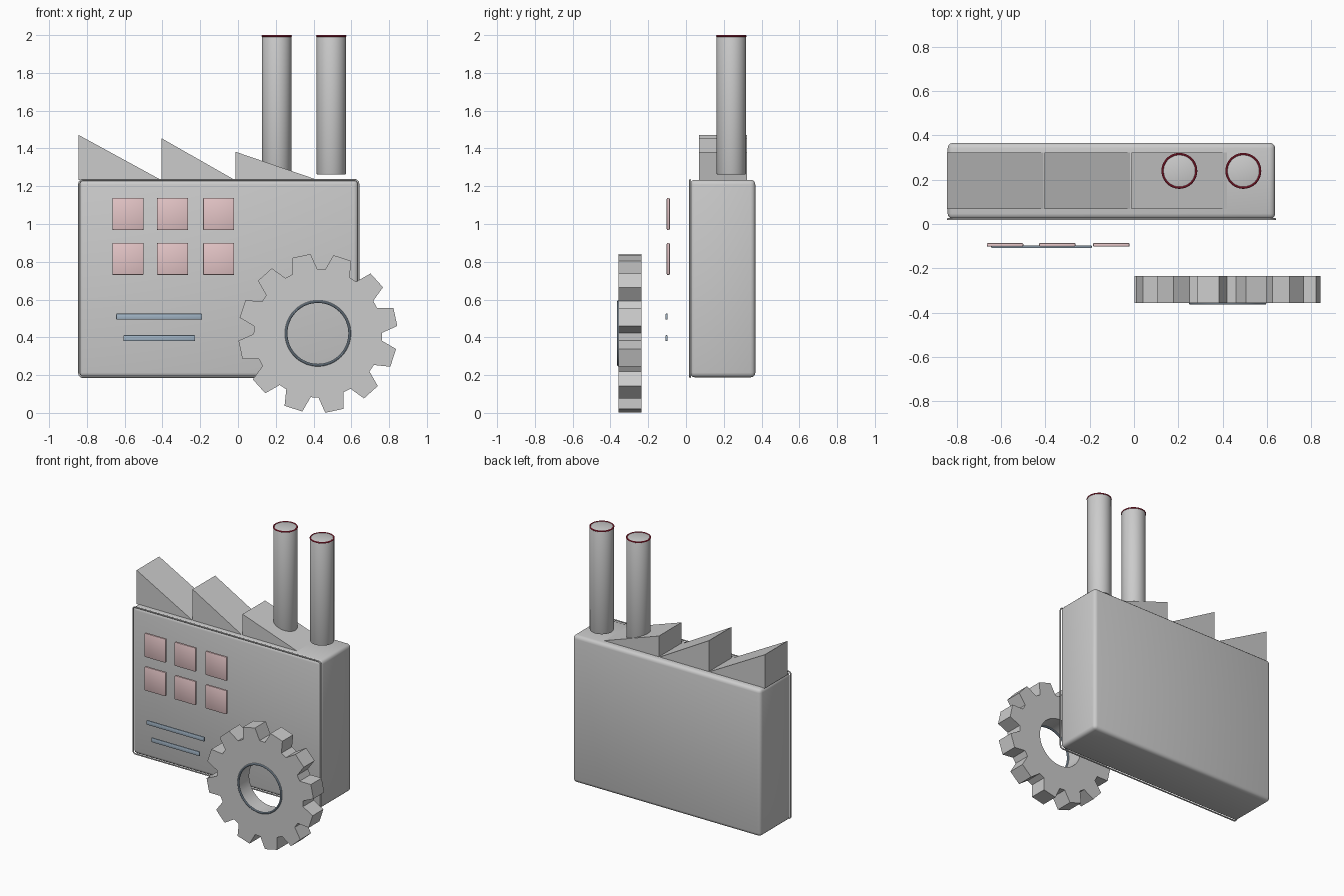
import bpy, bmesh, math
from math import cos, sin, radians, pi

if "Cube" in bpy.data.objects:
    bpy.data.objects.remove(bpy.data.objects["Cube"])


def material(name, rgb):
    m = bpy.data.materials.new(name)
    m.diffuse_color = (*rgb, 1)
    m.use_nodes = True
    m.node_tree.nodes["Principled BSDF"].inputs["Base Color"].default_value = m.diffuse_color
    return m


RED = material("red", (0.45, 0.02, 0.05))
PINK = material("pink", (0.78, 0.56, 0.57))
BLUE = material("slate_blue", (0.36, 0.46, 0.56))


def finish(obj, name, mat=None, smooth=True):
    obj.name = name
    if mat:
        obj.data.materials.append(mat)
    if smooth:
        bpy.ops.object.select_all(action='DESELECT')
        bpy.context.view_layer.objects.active = obj
        obj.select_set(True)
        bpy.ops.object.shade_smooth_by_angle(angle=radians(30))
    return obj


def mesh_object(name, bm, mat=None, smooth=False):
    bmesh.ops.recalc_face_normals(bm, faces=bm.faces[:])
    me = bpy.data.meshes.new(name)
    bm.to_mesh(me)
    bm.free()
    obj = bpy.data.objects.new(name, me)
    bpy.context.collection.objects.link(obj)
    return finish(obj, name, mat, smooth)


def box(name, x, y, z, bevel, mat=None, segments=3):
    bm = bmesh.new()
    bmesh.ops.create_cube(bm, size=1)
    for v in bm.verts:
        v.co = [r[0] + (c + 0.5) * (r[1] - r[0]) for c, r in zip(v.co, (x, y, z))]
    bmesh.ops.bevel(bm, geom=bm.edges[:], offset=bevel, segments=segments,
                    profile=0.5, affect='EDGES')
    return mesh_object(name, bm, mat, True)


def prism(name, pts, y0, y1):
    bm = bmesh.new()
    face = bm.faces.new([bm.verts.new((x, y0, z)) for x, z in pts])
    ext = bmesh.ops.extrude_face_region(bm, geom=[face])["geom"]
    for v in ext:
        if isinstance(v, bmesh.types.BMVert):
            v.co.y = y1
    return mesh_object(name, bm)


def torus(name, loc, major, minor, rot=(0, 0, 0), mat=None):
    bpy.ops.mesh.primitive_torus_add(location=loc, rotation=rot, major_radius=major,
                                     minor_radius=minor, major_segments=64, minor_segments=10)
    return finish(bpy.context.object, name, mat)


# Factory body
box("factory_body", (-0.842, 0.638), (0.022, 0.367), (0.188, 1.234), 0.025)

# Thin rounded outline around the front face
curve = bpy.data.curves.new("front_outline", 'CURVE')
curve.dimensions = '3D'
curve.bevel_depth = 0.005
curve.bevel_resolution = 2
spline = curve.splines.new('POLY')
corner = 0.02
pts = []
for k, (cx, cz) in enumerate([(0.637, 1.233), (-0.841, 1.233), (-0.841, 0.19), (0.637, 0.19)]):
    sx, sz = (1 if cx > 0 else -1), (1 if cz > 1 else -1)
    for i in range(6):
        a = radians(90 * k + 18 * i)
        pts.append((cx - sx * corner + corner * cos(a), 0.022, cz - sz * corner + corner * sin(a), 1))
spline.points.add(len(pts) - 1)
for p, co in zip(spline.points, pts):
    p.co = co
spline.use_cyclic_u = True
outline = bpy.data.objects.new("front_outline", curve)
bpy.context.collection.objects.link(outline)

# Sawtooth roof
for i, (x0, x1, top) in enumerate([(-0.845, -0.405, 1.472), (-0.405, -0.015, 1.454),
                                   (-0.012, 0.425, 1.382)]):
    prism(f"roof_tooth_{i + 1}", [(x0, 1.232), (x1, 1.232), (x0, top)], 0.068, 0.322)

# Chimneys with red rims
for i, x in enumerate((0.205, 0.494)):
    bm = bmesh.new()
    bmesh.ops.create_cone(bm, cap_ends=True, segments=48, radius1=0.078, radius2=0.078, depth=0.735)
    rims = [e for e in bm.edges if abs(e.verts[0].co.z - e.verts[1].co.z) < 1e-5]
    bmesh.ops.bevel(bm, geom=rims, offset=0.006, segments=2, profile=0.5, affect='EDGES')
    bmesh.ops.translate(bm, verts=bm.verts[:], vec=(x, 0.24, 1.2615 + 0.3675))
    mesh_object(f"chimney_{i + 1}", bm, smooth=True)
    torus(f"chimney_rim_{i + 1}", (x, 0.24, 1.995), 0.076, 0.005, mat=RED)

# Window panels floating in front of the wall
for r, z in enumerate((0.73, 0.968)):
    for c, x in enumerate((-0.665, -0.429, -0.185)):
        box(f"window_{r + 1}_{c + 1}", (x, x + 0.165), (-0.102, -0.086), (z, z + 0.17),
            0.005, PINK, 2)

# Slot bars
for i, (x0, x1, z) in enumerate([(-0.645, -0.19, 0.51), (-0.607, -0.227, 0.396)]):
    box(f"slot_bar_{i + 1}", (x0, x1), (-0.109, -0.097), (z - 0.016, z + 0.016), 0.005, BLUE, 2)

# Gear wheel: twelve tapered teeth around an open bore
GX, GZ, TIP, ROOT, BORE = 0.423, 0.421, 0.422, 0.34, 0.17
bm = bmesh.new()
rings = []
for t in range(12):
    for off, rad in ((-11.5, ROOT), (-6.7, TIP), (0, TIP * cos(radians(6.7))),
                     (6.7, TIP), (11.5, ROOT)):
        a = radians(12 + 30 * t + off)
        rings.append([bm.verts.new((GX + r * cos(a), y, GZ + r * sin(a)))
                      for r, y in ((rad, -0.357), (rad, -0.236), (BORE, -0.236), (BORE, -0.357))])
for i, cur in enumerate(rings):
    nxt = rings[(i + 1) % len(rings)]
    for k in range(4):
        bm.faces.new((cur[k], nxt[k], nxt[(k + 1) % 4], cur[(k + 1) % 4]))
gear = mesh_object("gear_wheel", bm)
finish(gear, "gear_wheel").data.update()
torus("gear_bore_ring", (GX, -0.358, GZ), 0.168, 0.007, (pi / 2, 0, 0), BLUE)
